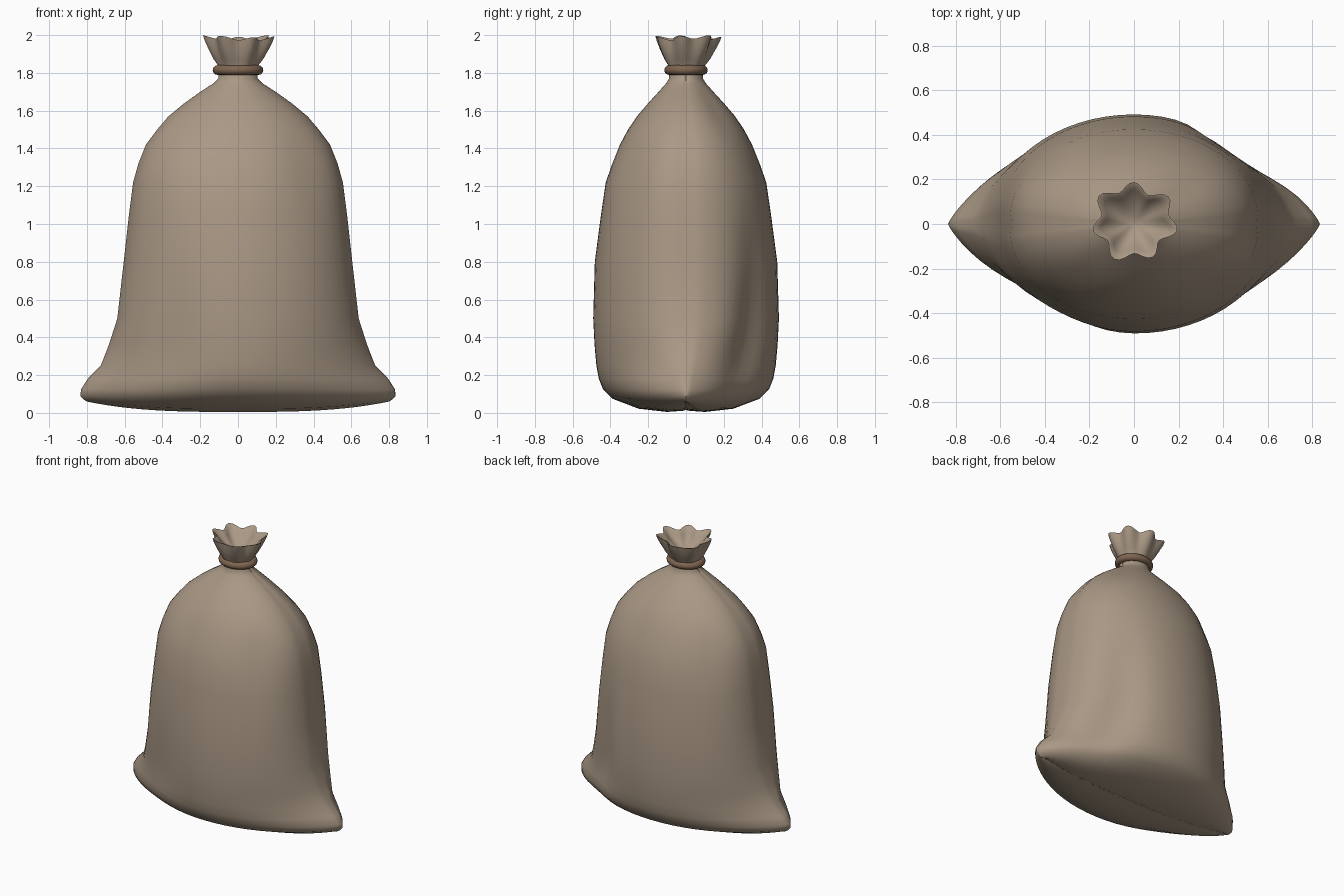
import bpy, bmesh, math
from math import sin, cos, pi, exp

if "Cube" in bpy.data.objects:
    bpy.data.objects.remove(bpy.data.objects["Cube"])

def material(name, rgb):
    m = bpy.data.materials.new(name)
    m.diffuse_color = (*rgb, 1)
    m.use_nodes = True
    m.node_tree.nodes["Principled BSDF"].inputs["Base Color"].default_value = m.diffuse_color
    return m

burlap = material("burlap", (0.40, 0.315, 0.235))
rope = material("rope brown", (0.21, 0.13, 0.08))

def loft(name, rings, mat, cap_end=False, closed=False, angle=50):
    """Skin a list of equally long vertex rings."""
    bm = bmesh.new()
    vr = [[bm.verts.new(p) for p in r] for r in rings]
    pairs = list(zip(vr, vr[1:])) + ([(vr[-1], vr[0])] if closed else [])
    for a, b in pairs:
        n = len(a)
        for i in range(n):
            j = (i + 1) % n
            bm.faces.new((a[i], a[j], b[j], b[i]))
    if cap_end:
        bm.faces.new(vr[-1])
    bmesh.ops.recalc_face_normals(bm, faces=bm.faces)
    me = bpy.data.meshes.new(name)
    bm.to_mesh(me)
    bm.free()
    me.materials.append(mat)
    ob = bpy.data.objects.new(name, me)
    bpy.context.collection.objects.link(ob)
    bpy.context.view_layer.objects.active = ob
    ob.select_set(True)
    bpy.ops.object.shade_smooth_by_angle(angle=math.radians(angle))
    ob.select_set(False)
    return ob

# Sack body: (height, half width, half depth, taper towards side seams, corner lift)
SECTIONS = [
    (0.012, 0.79, 0.006, 1.5, .055), (0.005, 0.80, 0.10, 1.6, .055),
    (0.022, 0.815, 0.25, 1.6, .048), (0.075, 0.835, 0.39, 1.6, .015),
    (0.125, 0.835, 0.44, 1.65, 0), (0.18, 0.80, 0.462, 1.6, 0),
    (0.25, 0.73, 0.475, 1.4, 0), (0.36, 0.687, 0.485, 1.18, 0),
    (0.50, 0.642, 0.492, 1.0, 0), (0.80, 0.608, 0.483, 0.95, 0),
    (1.05, 0.58, 0.45, 0.92, 0), (1.22, 0.558, 0.425, 0.9, 0),
    (1.32, 0.53, 0.39, 0.9, 0), (1.42, 0.49, 0.35, 0.9, 0),
    (1.50, 0.43, 0.307, 0.9, 0), (1.57, 0.37, 0.26, 0.92, 0),
    (1.64, 0.285, 0.20, 0.95, 0), (1.70, 0.20, 0.145, 1, 0),
    (1.745, 0.13, 0.105, 1, 0), (1.77, 0.105, 0.09, 1, 0), (1.84, 0.10, 0.09, 1, 0)]

# Dents in the cloth: (angle, height, angular spread, height spread, depth)
DENTS = [(0.85, 0.45, 0.25, 0.4, 0.05), (-2.15, 0.4, 0.3, 0.35, 0.035),
         (-0.8, 1.3, 0.3, 0.2, 0.02), (-2.2, 1.55, 0.3, 0.12, 0.02),
         (0.75, 1.62, 0.3, 0.1, 0.03), (2.4, 1.3, 0.25, 0.2, 0.015)]
N = 64

def body_point(k, z, a, b, p, lift):
    t = 2 * pi * k / N
    c, s = cos(t), sin(t)
    f = 1
    for ang, zz, wa, wz, d in DENTS:
        da = (t - ang + pi) % (2 * pi) - pi
        f -= 2 * d * exp(-(da / wa) ** 2 - ((z - zz) / wz) ** 2)
    if k % (N // 2) == 0 and z > 0.1:
        f -= 0.008 / a          # sewn groove along both sides
    return (a * c * f, b * math.copysign(abs(s) ** p, s) * f,
            z + lift * abs(c) ** 3)

loft("sack_body", [[body_point(k, *s) for k in range(N)] for s in SECTIONS], burlap)

# Bottom seam: narrow strip closing the two bottom edges
def seam_ring(h):
    return [(0.79 * cos(2 * pi * k / N), h * sin(2 * pi * k / N),
             0.014 + .055 * abs(cos(2 * pi * k / N)) ** 3) for k in range(N)]
loft("bottom_seam", [seam_ring(0.008), seam_ring(0.0005)], burlap)

# Gathered mouth: fluted funnel, outside up to the rim and then inside down
# (height, radius, flute depth)
MOUTH = [(1.80, .09, 0), (1.84, .102, .004), (1.87, .122, .008), (1.92, .145, .014),
         (1.96, .16, .02), (1.985, .167, .022), (1.982, .158, .022),
         (1.95, .135, .018), (1.91, .09, .014), (1.88, .04, .008), (1.87, .006, 0)]
M = 56

def mouth_point(k, z, r, w):
    t = 2 * pi * k / M
    wave = cos(7 * (t - pi / 2))
    rr = r + w * wave + 0.3 * w * sin(3 * t + 1)
    zz = z + 0.4 * w * wave + 0.25 * w * sin(2 * t + 0.5)
    return (rr * 1.04 * cos(t), rr * 0.96 * sin(t) + 0.01 * w / .022, min(zz, 2.0))

loft("gathered_mouth", [[mouth_point(k, *s) for k in range(M)] for s in MOUTH],
     burlap, cap_end=True)

# Rope tie: flattened oval ring around the neck
rings = []
for i in range(48):
    t = 2 * pi * i / 48
    rings.append([((0.107 + .027 * cos(u)) * cos(t), (0.088 + .027 * cos(u)) * sin(t),
                   1.815 + .026 * sin(u)) for u in (2 * pi * j / 12 for j in range(12))])
loft("rope_tie", rings, rope, closed=True, angle=60)
